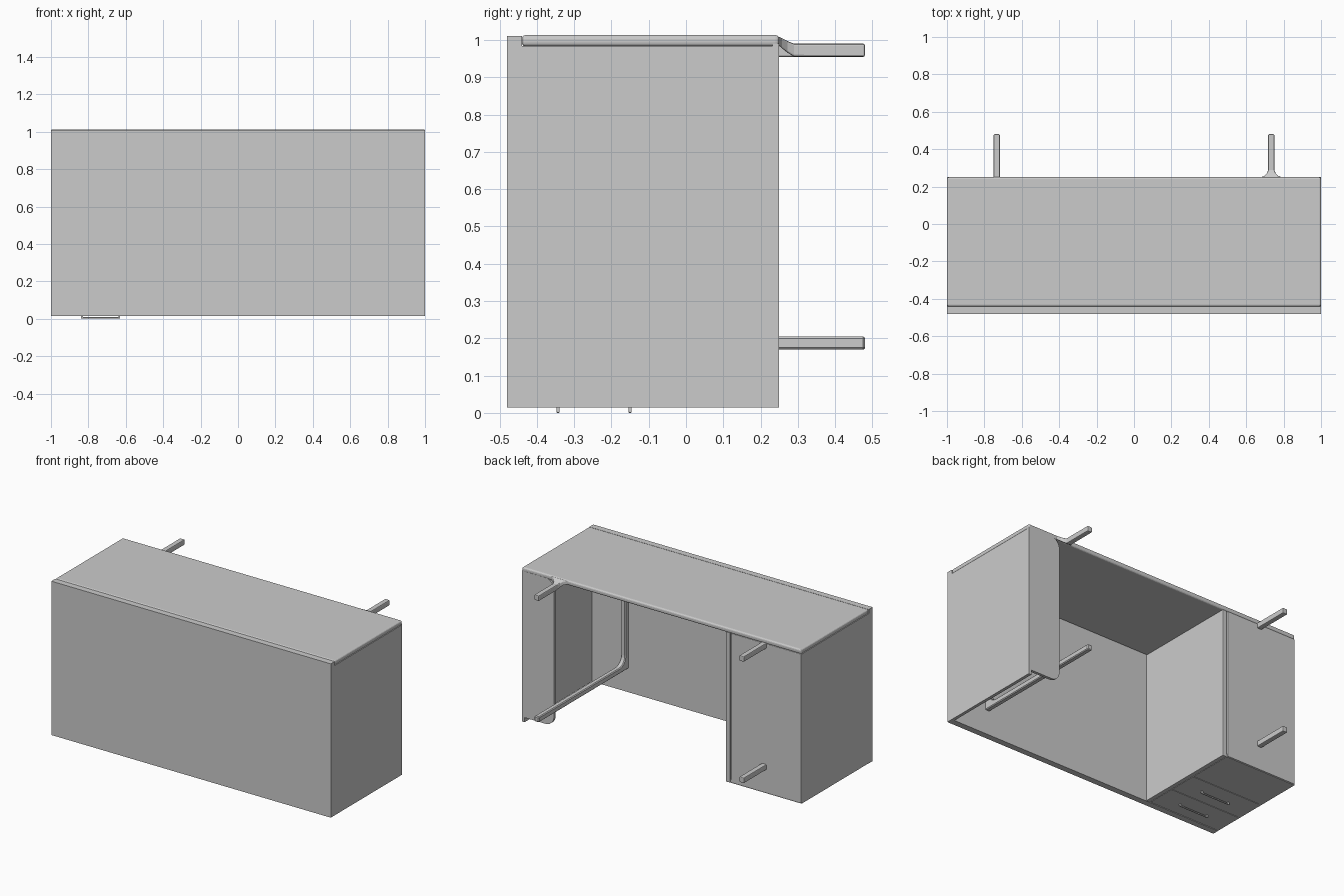
import bpy, bmesh, math
from mathutils import Vector

if "Cube" in bpy.data.objects:
    bpy.data.objects.remove(bpy.data.objects["Cube"])


def finish(name, bm, bevel=0.0, segments=2):
    bmesh.ops.recalc_face_normals(bm, faces=bm.faces)
    mesh = bpy.data.meshes.new(name)
    bm.to_mesh(mesh)
    bm.free()
    ob = bpy.data.objects.new(name, mesh)
    bpy.context.collection.objects.link(ob)
    if bevel:
        mod = ob.modifiers.new("soft_edges", "BEVEL")
        mod.width = bevel
        mod.segments = segments
        mod.limit_method = "ANGLE"
    return ob


def box(name, x, y, z, bevel=0.0, segments=2):
    """Box from (min, max) ranges on each axis."""
    bm = bmesh.new()
    bmesh.ops.create_cube(bm, size=1)
    for v in bm.verts:
        v.co = Vector([r[0] + (c + 0.5) * (r[1] - r[0]) for c, r in zip(v.co, (x, y, z))])
    return finish(name, bm, bevel, segments)


def prism(name, points, axis, lo, hi):
    """Extrude a 2D outline along an axis (0 = x, 1 = y)."""
    bm = bmesh.new()
    place = (lambda a, b: (lo, a, b)) if axis == 0 else (lambda a, b: (a, lo, b))
    face = bm.faces.new([bm.verts.new(place(a, b)) for a, b in points])
    ext = bmesh.ops.extrude_face_region(bm, geom=[face])
    step = Vector((0, 0, 0))
    step[axis] = hi - lo
    bmesh.ops.translate(bm, verts=[g for g in ext["geom"] if isinstance(g, bmesh.types.BMVert)], vec=step)
    return finish(name, bm)


def arc(cx, cy, r, start, end, n=6):
    return [(cx + r * math.cos(math.radians(start + (end - start) * i / n)),
             cy + r * math.sin(math.radians(start + (end - start) * i / n))) for i in range(n + 1)]


# Large front board and the slab that meets it at the top
box("main_board", (-1, 1), (-0.48, -0.44), (0.015, 1.01))
box("top_slab", (-1, 1), (-0.44, 0.25), (0.983, 1.013), 0.01, 3)

# Drawer pedestal: carcass, inner side panel and end panel
box("pedestal_carcass", (-1, -0.492), (-0.44, 0.235), (0.03, 0.984))
box("pedestal_inner_side", (-0.488, -0.46), (-0.44, 0.248), (0.015, 0.984), 0.003)
box("pedestal_end_panel", (-1, -0.495), (0.235, 0.25), (0.02, 0.984), 0.004)
box("pedestal_outer_side", (-1, -0.985), (-0.44, 0.245), (0.016, 0.984))

# Drawer fronts with thin bar pulls
for i, (y0, y1) in enumerate(((-0.436, -0.247), (-0.243, -0.054), (-0.05, 0.246))):
    box(f"drawer_front_{i + 1}", (-0.985, -0.49), (y0, y1), (0.016, 0.035))
for i, y in enumerate((-0.343, -0.15)):
    box(f"drawer_pull_{i + 1}", (-0.84, -0.63), (y - 0.004, y + 0.004), (0, 0.008), 0.002)
    for j, x in enumerate((-0.835, -0.635)):
        box(f"pull_post_{i + 1}_{j + 1}", (x - 0.005, x + 0.005), (y - 0.004, y + 0.004), (0.004, 0.02))

# Open side: outer sheet with a rounded flange
box("open_side_panel", (0.98, 1), (-0.44, 0.25), (0.015, 0.984))
r, x0, z0, z1 = 0.06, 0.77, 0.045, 0.99
prism("open_side_flange",
      [(1, z0), (1, z1)] + arc(x0 + r, z1 - r, r, 90, 180) + arc(x0 + r, z0 + r, r, 180, 270),
      1, 0.232, 0.25)

# Bent bar frame on the open side: long leg and rail with a rounded inner bend
r = 0.06
prism("bent_leg_frame",
      [(0.48, 0.17), (0.48, 0.205)] + arc(-0.405 + r, 0.205 + r, r, 270, 180)
      + [(-0.405, 0.984), (-0.44, 0.984), (-0.44, 0.17)], 0, 0.717, 0.75)
bpy.context.collection.objects["bent_leg_frame"].modifiers.new("soft_edges", "BEVEL").width = 0.005

# Plain legs under the drawer pedestal
for i, z in enumerate((0.187, 0.972)):
    box(f"pedestal_leg_{i + 1}", (-0.75, -0.717), (0.24, 0.48), (z - 0.0175, z + 0.0175), 0.005)

# Flared leg blending out of the slab: y, half width, z low, z high
sections = [(0.235, 0.075, 0.987, 1.010), (0.25, 0.056, 0.985, 1.008), (0.258, 0.036, 0.977, 1.004),
            (0.272, 0.023, 0.966, 0.997), (0.29, 0.0165, 0.955, 0.99), (0.48, 0.0165, 0.955, 0.99)]
bm = bmesh.new()
rings = [[bm.verts.new((0.734 + sx * w, y, z)) for sx, z in ((-1, a), (1, a), (1, b), (-1, b))]
         for y, w, a, b in sections]
for p, q in zip(rings, rings[1:]):
    for k in range(4):
        bm.faces.new((p[k], p[(k + 1) % 4], q[(k + 1) % 4], q[k]))
bm.faces.new(rings[0])
bm.faces.new(rings[-1])
finish("flared_leg", bm, 0.005)
